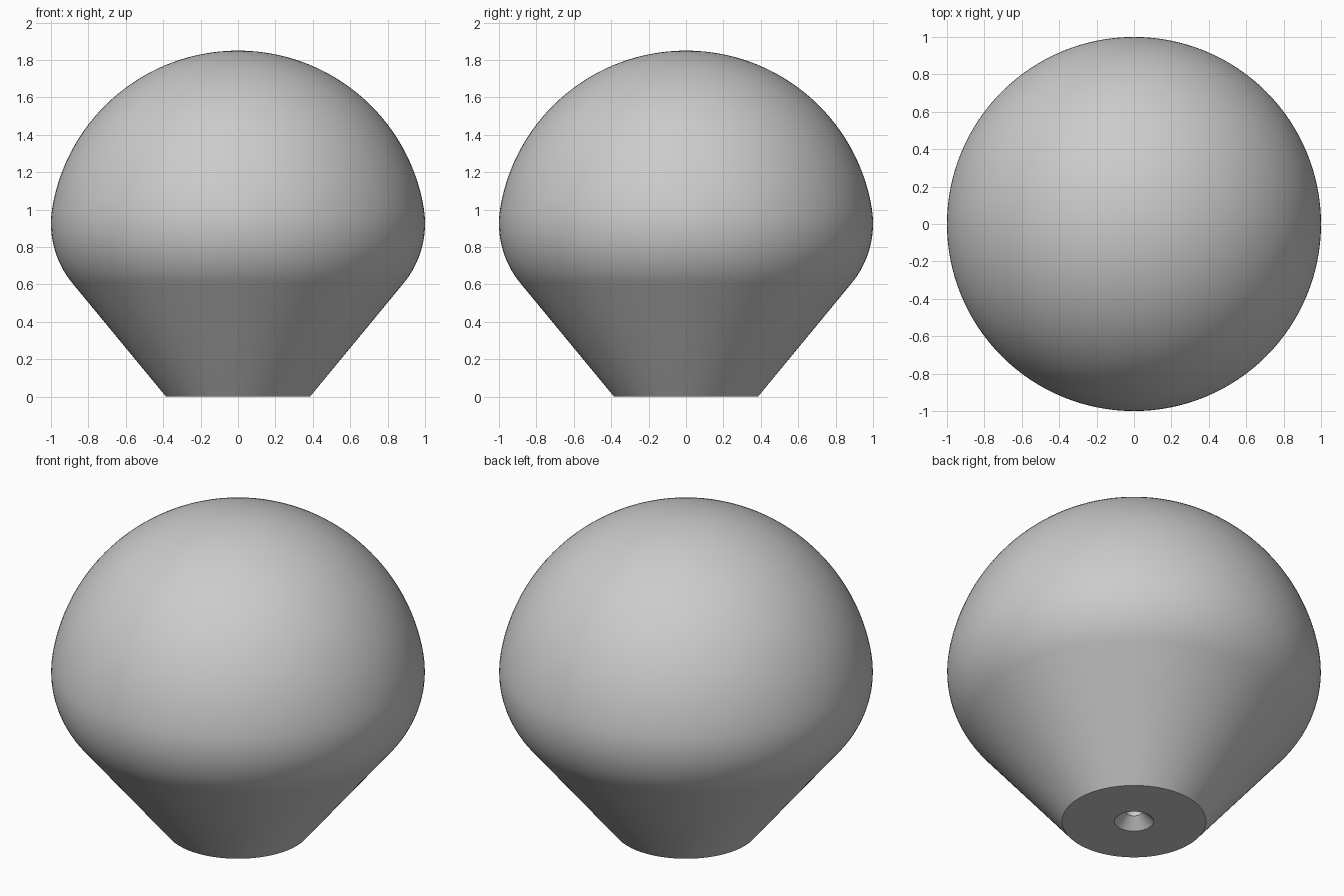
import bpy, bmesh
from math import sin, cos, radians, tau

cube = bpy.data.objects.get("Cube")
if cube:
    bpy.data.objects.remove(cube, do_unlink=True)


def material(name, rgb):
    mat = bpy.data.materials.new(name)
    mat.use_nodes = True
    mat.diffuse_color = (*rgb, 1)
    mat.node_tree.nodes["Principled BSDF"].inputs["Base Color"].default_value = (*rgb, 1)
    return mat


def arc(cx, cz, r, start, end, steps):
    """Points on a circle in the x-z plane, angles in degrees."""
    angles = [radians(start + (end - start) * i / steps) for i in range(steps + 1)]
    return [(cx + r * cos(a), cz + r * sin(a)) for a in angles]


def lathe(name, profile, mat, segments=128):
    """Turn an (x, z) profile about the z axis."""
    bm = bmesh.new()
    verts = [bm.verts.new((x, 0, z)) for x, z in profile]
    edges = [bm.edges.new(pair) for pair in zip(verts, verts[1:])]
    bmesh.ops.spin(bm, geom=verts + edges, cent=(0, 0, 0), axis=(0, 0, 1),
                   angle=tau, steps=segments, use_duplicate=False)
    bmesh.ops.remove_doubles(bm, verts=bm.verts, dist=1e-5)
    bmesh.ops.recalc_face_normals(bm, faces=bm.faces)
    mesh = bpy.data.meshes.new(name)
    bm.to_mesh(mesh)
    bm.free()
    mesh.materials.append(mat)
    obj = bpy.data.objects.new(name, mesh)
    bpy.context.collection.objects.link(obj)
    bpy.ops.object.select_all(action="DESELECT")
    obj.select_set(True)
    bpy.context.view_layer.objects.active = obj
    bpy.ops.object.shade_smooth_by_angle(angle=radians(30))
    return obj


grey = material("grey", (0.6, 0.6, 0.6))

# Blind screw hole with a countersunk mouth, then the flat foot
hole = [(0, 0.5), (0.045, 0.5), (0.045, 0.06), (0.105, 0)]
foot = [(0.385, 0)]
# Rounded shoulder tangent to the tapered neck and to the domed top
shoulder = arc(0.5, 0.925, 0.5, -40, 9.3, 16)
dome = arc(0, 0.843, 1.007, 9.3, 90, 40)[1:-1] + [(0, 1.85)]

lathe("knob", hole + foot + shoulder + dome, grey)
